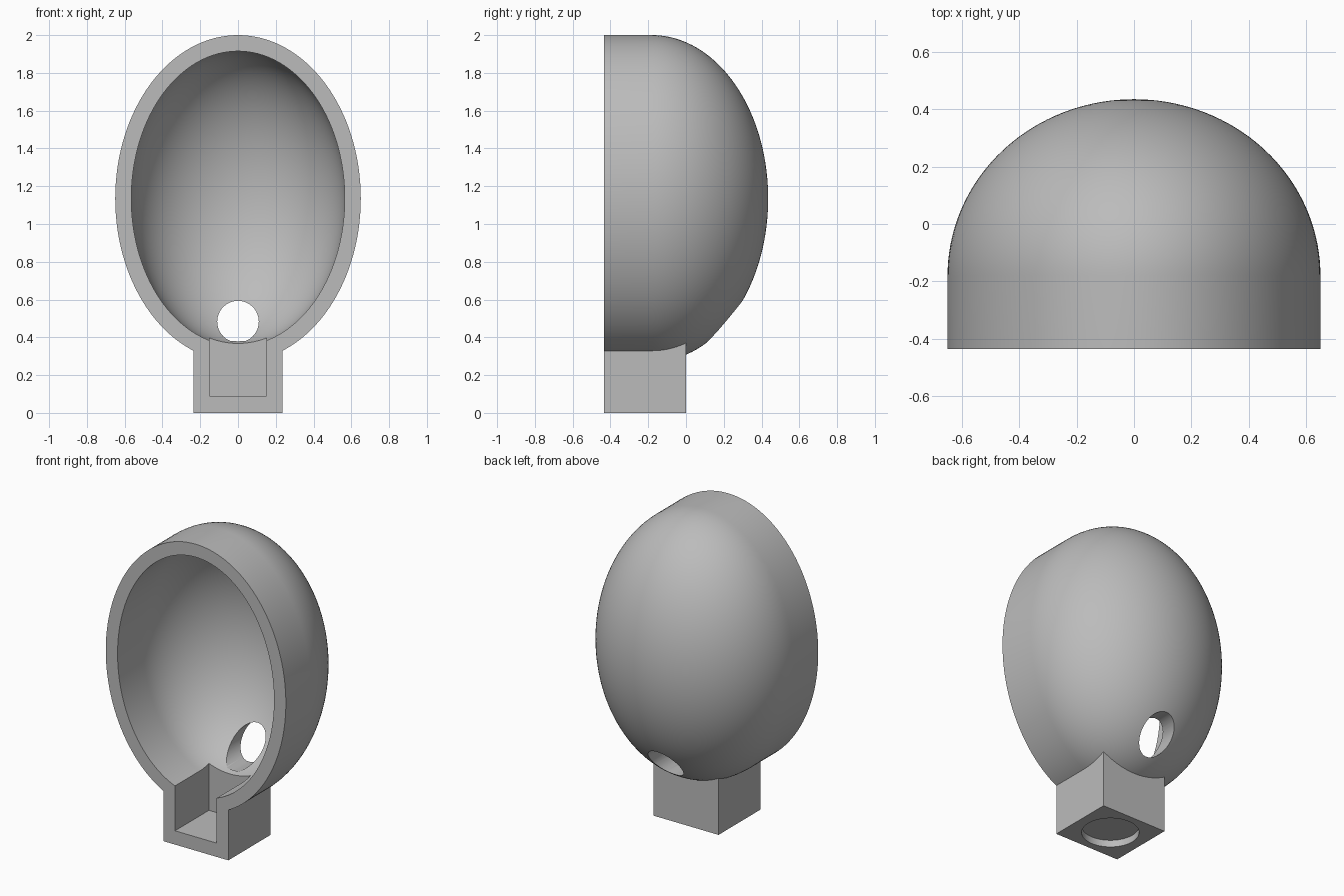
import bpy
import bmesh
from math import sin, cos, pi, radians
from mathutils import Matrix, Vector

if "Cube" in bpy.data.objects:
    bpy.data.objects.remove(bpy.data.objects["Cube"], do_unlink=True)

FRONT = -0.435
DOME_Y = -0.18
CENTRE_Z = 1.135
SEGMENTS = 128
RINGS = 36


def finish(name, bm):
    bmesh.ops.recalc_face_normals(bm, faces=bm.faces)
    mesh = bpy.data.meshes.new(name)
    bm.to_mesh(mesh)
    bm.free()
    obj = bpy.data.objects.new(name, mesh)
    bpy.context.collection.objects.link(obj)
    return obj


def domed_oval(name, rx, ry, rz, front):
    """Oval cylinder running back from the front plane, closed by half an ellipsoid."""
    bm = bmesh.new()
    sections = [(front, 1.0)]
    for i in range(RINGS):
        t = i / RINGS * pi / 2
        sections.append((DOME_Y + ry * sin(t), cos(t)))
    loops = []
    for y, s in sections:
        loops.append([bm.verts.new((rx * s * cos(a), y, CENTRE_Z + rz * s * sin(a)))
                      for a in (2 * pi * k / SEGMENTS for k in range(SEGMENTS))])
    for near, far in zip(loops, loops[1:]):
        for k in range(SEGMENTS):
            n = (k + 1) % SEGMENTS
            bm.faces.new((near[k], near[n], far[n], far[k]))
    pole = bm.verts.new((0, DOME_Y + ry, CENTRE_Z))
    for k in range(SEGMENTS):
        bm.faces.new((loops[-1][k], loops[-1][(k + 1) % SEGMENTS], pole))
    bm.faces.new(loops[0])
    return finish(name, bm)


def box(name, low, high):
    low, high = Vector(low), Vector(high)
    bm = bmesh.new()
    bmesh.ops.create_cube(bm, size=1)
    bmesh.ops.scale(bm, vec=high - low, verts=bm.verts)
    bmesh.ops.translate(bm, vec=(low + high) / 2, verts=bm.verts)
    return finish(name, bm)


def cylinder(name, radius, depth, centre, tilt=0):
    bm = bmesh.new()
    place = Matrix.Translation(centre) @ Matrix.Rotation(tilt, 4, 'X')
    bmesh.ops.create_cone(bm, cap_ends=True, segments=64, radius1=radius,
                          radius2=radius, depth=depth, matrix=place)
    return finish(name, bm)


def combine(target, other, operation):
    mod = target.modifiers.new(operation.title(), 'BOOLEAN')
    mod.operation = operation
    mod.solver = 'EXACT'
    mod.object = other
    bpy.context.view_layer.objects.active = target
    bpy.ops.object.modifier_apply(modifier=mod.name)
    bpy.data.objects.remove(other, do_unlink=True)


# Outer shell joined to its square foot
shell = domed_oval("hollow_shell_with_foot", 0.65, 0.615, 0.865, FRONT)
combine(shell, box("foot", (-0.235, FRONT, 0), (0.235, 0, 0.42)), 'UNION')

# Hollow inside, open at the front
combine(shell, domed_oval("inner_hollow", 0.565, 0.53, 0.78, -0.6), 'DIFFERENCE')

# Slot in the foot, open to the front and to the hollow
combine(shell, box("foot_slot", (-0.15, -0.6, 0.09), (0.15, -0.085, 0.6)), 'DIFFERENCE')

# Round hole through the back wall
combine(shell, cylinder("back_hole", 0.11, 0.8, (0, 0.35, 0.483), pi / 2), 'DIFFERENCE')

# Shallow round recess under the foot
combine(shell, cylinder("bottom_recess", 0.17, 0.09, (0, FRONT / 2, 0)), 'DIFFERENCE')

# Single grey material
grey = bpy.data.materials.new("plain_grey")
grey.use_nodes = True
colour = (0.5, 0.5, 0.5, 1)
grey.diffuse_color = colour
grey.node_tree.nodes["Principled BSDF"].inputs["Base Color"].default_value = colour
shell.data.materials.clear()
shell.data.materials.append(grey)

# Smooth curves, sharp corners
bpy.ops.object.select_all(action='DESELECT')
shell.select_set(True)
bpy.context.view_layer.objects.active = shell
bpy.ops.object.shade_smooth_by_angle(angle=radians(30))
